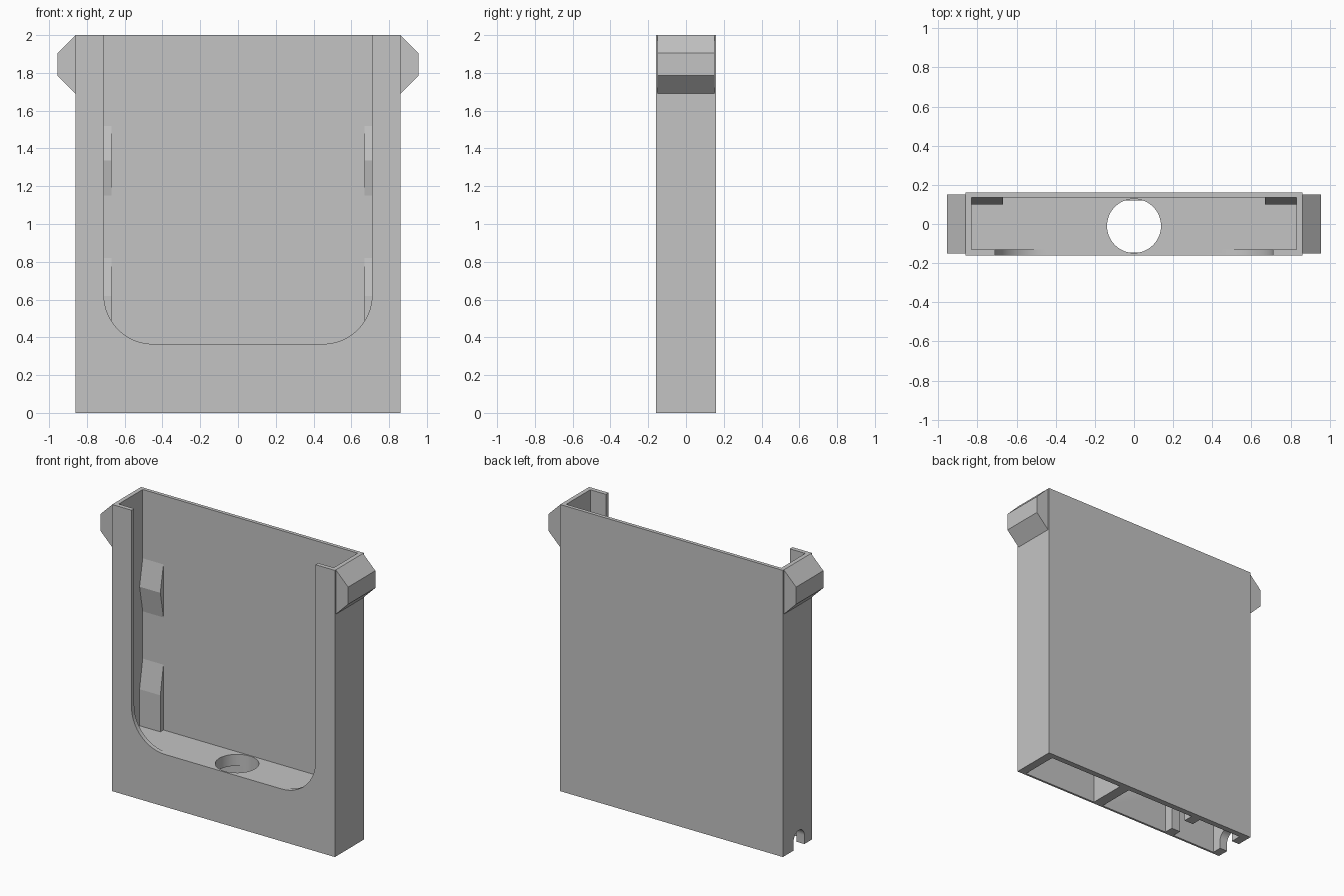
import bpy, bmesh
from math import sin, cos, pi, radians

cube = bpy.data.objects.get("Cube")
if cube:
    bpy.data.objects.remove(cube, do_unlink=True)

grey = bpy.data.materials.new("plain_grey")
grey.use_nodes = True
COLOUR = (0.55, 0.55, 0.55, 1)
grey.diffuse_color = COLOUR
grey.node_tree.nodes["Principled BSDF"].inputs["Base Color"].default_value = COLOUR


def prism(name, profile, lo, hi, axis):
    """Extrude a flat profile from lo to hi along an axis."""
    place = {"x": lambda a, b, t: (t, a, b),
             "y": lambda a, b, t: (a, t, b),
             "z": lambda a, b, t: (a, b, t)}[axis]
    bm = bmesh.new()
    ends = [[bm.verts.new(place(a, b, t)) for a, b in profile] for t in (lo, hi)]
    bm.faces.new(ends[0])
    bm.faces.new(ends[1])
    n = len(profile)
    for i in range(n):
        j = (i + 1) % n
        bm.faces.new((ends[0][i], ends[0][j], ends[1][j], ends[1][i]))
    bmesh.ops.recalc_face_normals(bm, faces=bm.faces)
    mesh = bpy.data.meshes.new(name)
    bm.to_mesh(mesh)
    bm.free()
    mesh.materials.append(grey)
    obj = bpy.data.objects.new(name, mesh)
    bpy.context.collection.objects.link(obj)
    return obj


def box(name, x0, x1, y0, y1, z0, z1):
    return prism(name, [(x0, y0), (x1, y0), (x1, y1), (x0, y1)], z0, z1, "z")


def arc(cx, cy, r, start, end, steps):
    angles = [radians(start + (end - start) * i / steps) for i in range(steps + 1)]
    return [(cx + r * cos(a), cy + r * sin(a)) for a in angles]


def select_only(obj):
    bpy.ops.object.select_all(action="DESELECT")
    obj.select_set(True)
    bpy.context.view_layer.objects.active = obj


def cut(target, cutter):
    mod = target.modifiers.new("cut", "BOOLEAN")
    mod.operation = "DIFFERENCE"
    mod.solver = "EXACT"
    mod.object = cutter
    select_only(target)
    bpy.ops.object.modifier_apply(modifier=mod.name)
    bpy.data.objects.remove(cutter, do_unlink=True)


FLOOR, CEILING = 0.365, 0.285
body = box("holder_body", -0.86, 0.86, -0.16, 0.16, 0, 2)

# Pocket open at the top
cut(body, box("pocket_cutter", -0.83, 0.83, -0.13, 0.135, FLOOR, 2.2))

# Front window with rounded lower corners
r = 0.26
window = (arc(-0.71 + r, FLOOR + r, r, 180, 270, 16)
          + arc(0.71 - r, FLOOR + r, r, 270, 360, 16)
          + [(0.71, 2.2), (-0.71, 2.2)])
cut(body, prism("window_cutter", window, -0.3, -0.05, "y"))

# Three hollows under the floor
for x0, x1 in ((0.22, 0.80), (-0.39, 0.145), (-0.80, -0.46)):
    cut(body, box("hollow_cutter", x0, x1, -0.145, 0.12, -0.1, CEILING))

# Gap between the two divider posts
cut(body, box("gap_cutter", -0.50, -0.35, -0.08, 0.05, -0.1, CEILING))

# Arched cable notch in one side wall
notch = arc(-0.017, 0.06, 0.06, 0, 180, 16) + [(-0.077, -0.1), (0.043, -0.1)]
cut(body, prism("notch_cutter", notch, -1, -0.7, "x"))

# Round cable hole through the floor
hole = arc(0, -0.01, 0.138, 0, 360, 48)[:-1]
cut(body, prism("hole_cutter", hole, 0.2, 0.5, "z"))

select_only(body)
bpy.ops.object.shade_smooth_by_angle(angle=radians(30))

# Mirrored side lugs and the wedge pads on the back of the pocket
lug = [(0.855, 1.685), (0.955, 1.785), (0.955, 1.905), (0.86, 2.0), (0.855, 2.0)]
lower = [(0.14, 0.36), (0.10, 0.36), (0.10, 0.62), (0.135, 0.82), (0.14, 0.82)]
upper = [(0.14, 1.15), (0.135, 1.15), (0.10, 1.335), (0.135, 1.52), (0.14, 1.52)]
for side, s in (("left", 1), ("right", -1)):
    prism(side + "_lug", [(s * x, z) for x, z in lug], -0.15, 0.15, "y")
    for level, profile in (("lower", lower), ("upper", upper)):
        prism(f"{side}_{level}_pad", profile, s * 0.67, s * 0.835, "x")
